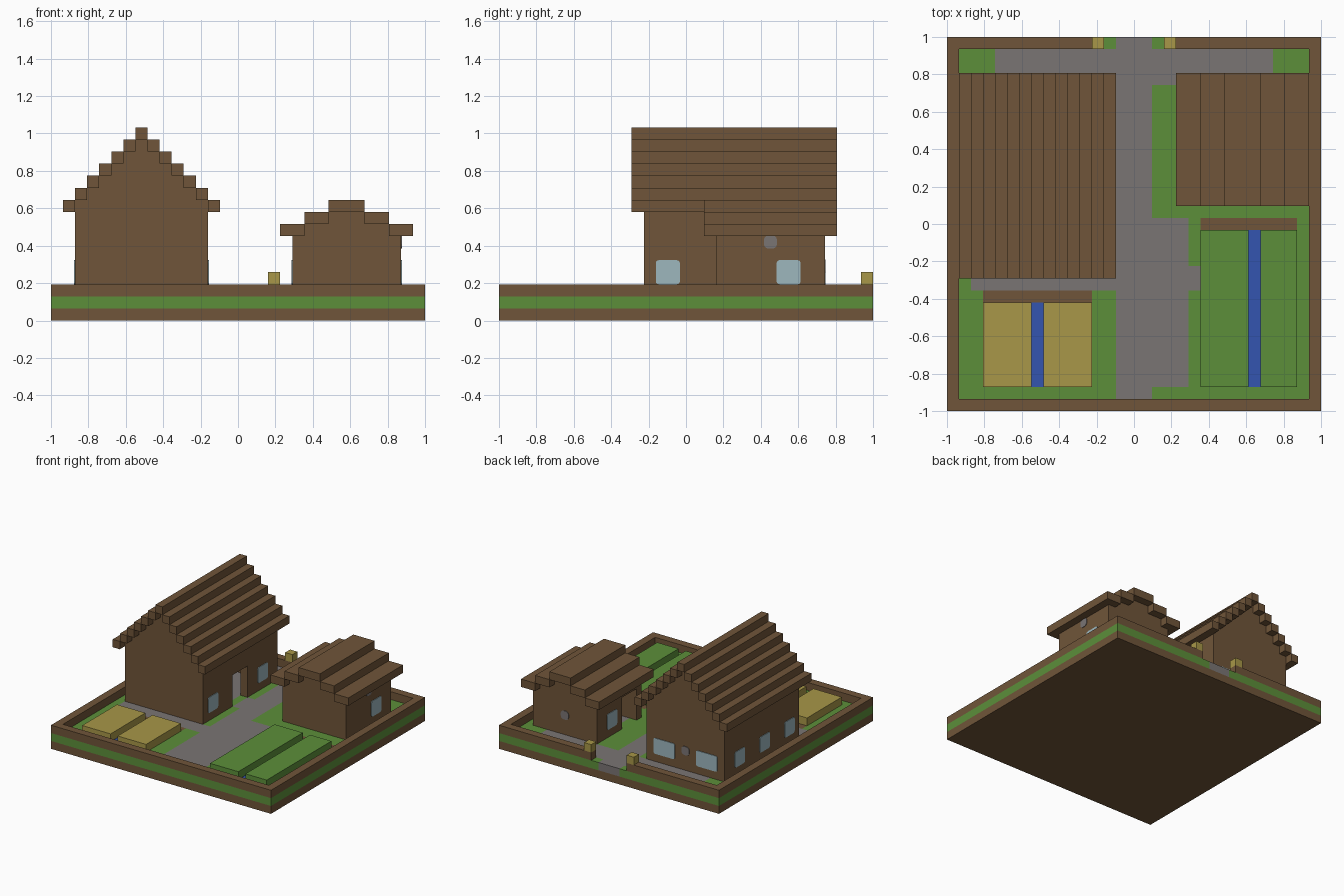
import bpy, bmesh, math
from mathutils import Vector

if "Cube" in bpy.data.objects:
    bpy.data.objects.remove(bpy.data.objects["Cube"], do_unlink=True)

N = 31                # cells along each side of the plot
U = 2 / N             # size of one cell


def material(name, rgb):
    m = bpy.data.materials.new(name)
    m.use_nodes = True
    m.diffuse_color = (*rgb, 1)
    m.node_tree.nodes["Principled BSDF"].inputs["Base Color"].default_value = (*rgb, 1)
    return m


BROWN = material("timber brown", (.162, .091, .041))
GREEN = material("grass green", (.107, .275, .042))
GRAY = material("path gray", (.195, .178, .175))
TAN = material("wheat tan", (.392, .310, .065))
BLUE = material("water blue", (.034, .089, .434))
GLASS = material("window glass", (.337, .474, .515))


def pos(x, y, z):
    """Cell coordinates to model coordinates."""
    return Vector((x * U - 1, y * U - 1, z * U))


def finish(name, bm, *mats):
    bmesh.ops.recalc_face_normals(bm, faces=bm.faces)
    me = bpy.data.meshes.new(name)
    bm.to_mesh(me)
    bm.free()
    for m in mats:
        me.materials.append(m)
    ob = bpy.data.objects.new(name, me)
    bpy.context.collection.objects.link(ob)
    return ob


def prism(bm, points, offset):
    """Extrude a flat outline by an offset."""
    face = bm.faces.new([bm.verts.new(p) for p in points])
    new = bmesh.ops.extrude_face_region(bm, geom=[face], use_keep_orig=True)["geom"]
    bmesh.ops.translate(bm, vec=offset, verts=[v for v in new if isinstance(v, bmesh.types.BMVert)])


def boxes(name, mat, items):
    """Boxes given as (x0, x1, y0, y1, z0, z1) in cells."""
    bm = bmesh.new()
    for x0, x1, y0, y1, z0, z1 in items:
        prism(bm, [pos(x0, y0, z0), pos(x1, y0, z0), pos(x1, y1, z0), pos(x0, y1, z0)],
              Vector((0, 0, (z1 - z0) * U)))
    return finish(name, bm, mat)


# Soil slab
boxes("soil_slab", BROWN, [(0, N, 0, N, 0, 1)])

# Turf layer: grid of cells coloured by area (later areas win)
MATS = [GREEN, GRAY, BROWN, BLUE]
AREAS = [
    (14, 17, 1, 31, 1),     # main path
    (4, 27, 27, 30, 1),     # back path
    (17, 20, 2, 16, 1),     # yard
    (20, 21, 10, 12, 1),    # yard nook
    (2, 14, 10, 12, 1),     # path before the large house
    (13, 14, 18, 21, 1),    # doorstep
    (3, 12, 13, 26, 1),     # large house floor
    (21, 28, 19, 26, 1),    # small house floor
    (3, 12, 9, 10, 2),      # timber behind the beds
    (21, 29, 15, 16, 2),
    (7, 8, 2, 9, 3),        # water channels
    (25, 26, 2, 15, 3),
]
bm = bmesh.new()
bmesh.ops.create_grid(bm, x_segments=N, y_segments=N, size=1)
bmesh.ops.translate(bm, vec=(0, 0, 2 * U), verts=bm.verts)
ext = bmesh.ops.extrude_face_region(bm, geom=bm.faces[:], use_keep_orig=True)["geom"]
bmesh.ops.translate(bm, vec=(0, 0, -U), verts=[v for v in ext if isinstance(v, bmesh.types.BMVert)])
for f in bm.faces:
    c = f.calc_center_median()
    cx, cy = (c.x + 1) / U, (c.y + 1) / U
    for x0, x1, y0, y1, idx in AREAS:
        if x0 < cx < x1 and y0 < cy < y1 + .01:
            f.material_index = idx
finish("turf_layer", bm, *MATS)

# Timber border with a gap at the back, and lantern posts beside the gap
boxes("timber_border", BROWN, [
    (0, N, 0, 1, 2, 3), (0, 1, 1, 30, 2, 3), (30, N, 1, 30, 2, 3),
    (0, 13, 30, N, 2, 3), (18, N, 30, N, 2, 3)])
boxes("gate_lanterns", TAN, [(12, 13, 30, N, 3, 4), (18, 19, 30, N, 3, 4)])

# Crop beds either side of the water channels
boxes("wheat_beds", TAN, [(3, 7, 2, 9, 2, 3), (8, 12, 2, 9, 2, 3)])
boxes("vegetable_beds", GREEN, [(21, 25, 2, 15, 2, 3), (26, 29, 2, 15, 2, 3)])


def house(name, edges, mid, eave, wall, wall_top, y0, y1, door):
    """Stepped roof, gable ends and side walls; the doorway is in one side wall."""
    def mir(x):
        return 2 * mid - x
    # Roof steps
    items = []
    for i, a in enumerate(edges):
        z = eave + i
        if i == len(edges) - 1:
            items.append((a, mir(a), y0 - 1, y1 + 1, z, z + 1))
        else:
            b = edges[i + 1]
            items += [(a, b, y0 - 1, y1 + 1, z, z + 1), (mir(b), mir(a), y0 - 1, y1 + 1, z, z + 1)]
    boxes(name + "_roof", BROWN, items)
    # Gable ends
    left = [(wall, 2)]
    for i, a in enumerate(edges):
        b = edges[i + 1] if i + 1 < len(edges) else None
        if b is None or b > wall:
            left.append((max(a, wall), eave + i))
            if b is not None:
                left.append((b, eave + i))
    outline = left + [(mir(x), z) for x, z in reversed(left)]
    bm = bmesh.new()
    for y in (y0, y1 - 1):
        prism(bm, [pos(x, y, z) for x, z in outline], Vector((0, U, 0)))
    finish(name + "_gable_ends", bm, BROWN)
    # Side walls
    side, d0, d1, dz = door
    walls = []
    for s in (-1, 1):
        xa = wall if s < 0 else mir(wall) - 1
        if s == side:
            walls += [(xa, xa + 1, y0 + 1, d0, 2, wall_top), (xa, xa + 1, d1, y1 - 1, 2, wall_top),
                      (xa, xa + 1, d0, d1, dz, wall_top)]
        else:
            walls.append((xa, xa + 1, y0 + 1, y1 - 1, 2, wall_top))
    boxes(name + "_side_walls", BROWN, walls)


house("large_house", [1, 2, 3, 4, 5, 6, 7], 7.5, 9, 2, 10, 12, 27, (1, 18, 21, 6))
house("small_house", [19, 21, 23], 24.5, 7, 20, 7, 18, 27, (-1, 19, 22, 6))


def plate(bm, axis, sign, at, u, z, w, h, r):
    """Thin rounded plate lying on a wall."""
    pts = []
    for k, (su, sz) in enumerate([(1, 1), (-1, 1), (-1, -1), (1, -1)]):
        for j in range(4):
            t = math.pi / 2 * (k + j / 3)
            pu = u + su * (w / 2 - r) + r * math.cos(t)
            pz = z + sz * (h / 2 - r) + r * math.sin(t)
            pts.append(pos(at, pu, pz) if axis == "x" else pos(pu, at, pz))
    off = Vector((sign * .005, 0, 0)) if axis == "x" else Vector((0, sign * .005, 0))
    prism(bm, pts, off)


# Windows: (axis, direction, wall position, centre along the wall, width)
WINDOWS = {
    "large_house_windows": [("x", 1, 13, 14, 2), ("x", 1, 13, 24, 2),
                            ("x", -1, 2, 14, 2), ("x", -1, 2, 19, 2), ("x", -1, 2, 24, 2),
                            ("y", 1, 27, 4.5, 3), ("y", 1, 27, 10.5, 3)],
    "small_house_windows": [("x", 1, 29, 24, 2), ("x", -1, 20, 24, 2)],
}
for name, rows in WINDOWS.items():
    bm = bmesh.new()
    for axis, sign, at, u, w in rows:
        plate(bm, axis, sign, at, u, 4, w, 2, .25)
    finish(name, bm, GLASS)

# Round stone studs on the walls
bm = bmesh.new()
for axis, at, u, z in [("y", 27, 7.5, 4.5), ("y", 27, 24.5, 4.5), ("x", 29, 22.5, 6.5)]:
    plate(bm, axis, 1, at, u, z, 1.1, 1.1, .4)
finish("wall_studs", bm, GRAY)
